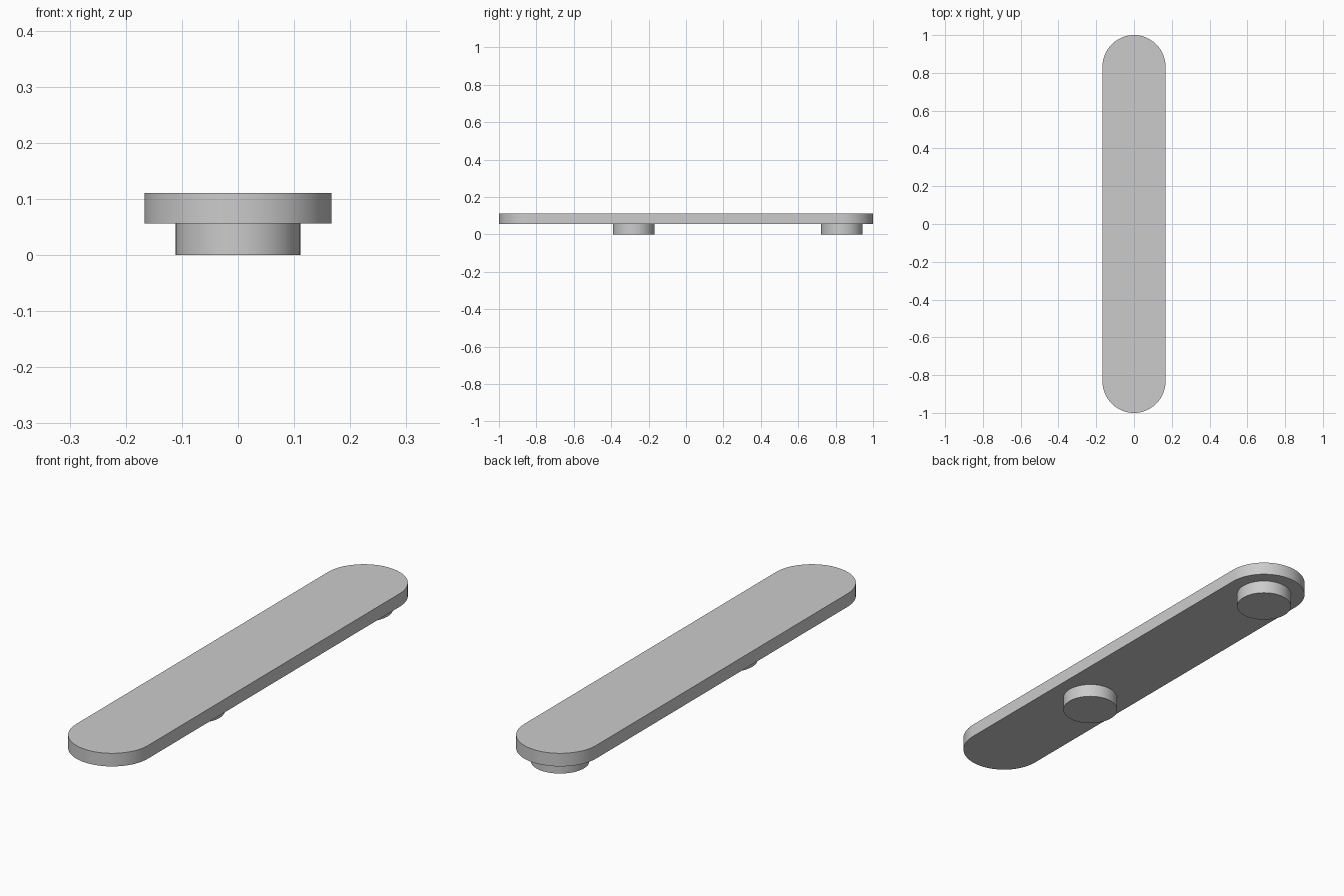
import bpy
import bmesh
from math import cos, sin, pi

cube = bpy.data.objects.get("Cube")
if cube:
    bpy.data.objects.remove(cube, do_unlink=True)

BAR_RADIUS = 0.167
PEG_RADIUS = 0.111
BAR_BOTTOM, BAR_TOP = 0.056, 0.111
ARC_STEPS = 32

grey = bpy.data.materials.new("light_grey")
grey.use_nodes = True
colour = (0.6, 0.6, 0.6, 1)
grey.diffuse_color = colour
grey.node_tree.nodes["Principled BSDF"].inputs["Base Color"].default_value = colour


def stadium(radius, y_front, y_back):
    """Outline of two half circles joined by straight sides."""
    points = []
    for centre, start in ((y_back, 0), (y_front, pi)):
        for i in range(ARC_STEPS + 1):
            a = start + pi * i / ARC_STEPS
            points.append((radius * cos(a), centre + radius * sin(a)))
    return points


def circle(radius, y):
    steps = 2 * ARC_STEPS
    return [(radius * cos(2 * pi * i / steps), y + radius * sin(2 * pi * i / steps))
            for i in range(steps)]


def extrude_outline(name, outline, bottom, top):
    bm = bmesh.new()
    base = bm.faces.new([bm.verts.new((x, y, bottom)) for x, y in outline])
    result = bmesh.ops.extrude_face_region(bm, geom=[base], use_keep_orig=True)
    raised = [v for v in result["geom"] if isinstance(v, bmesh.types.BMVert)]
    bmesh.ops.translate(bm, verts=raised, vec=(0, 0, top - bottom))
    bmesh.ops.recalc_face_normals(bm, faces=bm.faces)
    mesh = bpy.data.meshes.new(name)
    bm.to_mesh(mesh)
    bm.free()
    mesh.materials.append(grey)
    obj = bpy.data.objects.new(name, mesh)
    bpy.context.collection.objects.link(obj)
    bpy.ops.object.select_all(action="DESELECT")
    obj.select_set(True)
    bpy.context.view_layer.objects.active = obj
    bpy.ops.object.shade_smooth_by_angle(angle=pi / 6)
    return obj


# Flat bar with rounded ends
end = 1 - BAR_RADIUS
extrude_outline("bar", stadium(BAR_RADIUS, -end, end), BAR_BOTTOM, BAR_TOP)

# Round pegs underneath: one near the middle, one concentric with the back end
for name, y in (("middle_peg", -0.28), ("back_peg", end)):
    extrude_outline(name, circle(PEG_RADIUS, y), 0, BAR_BOTTOM)
